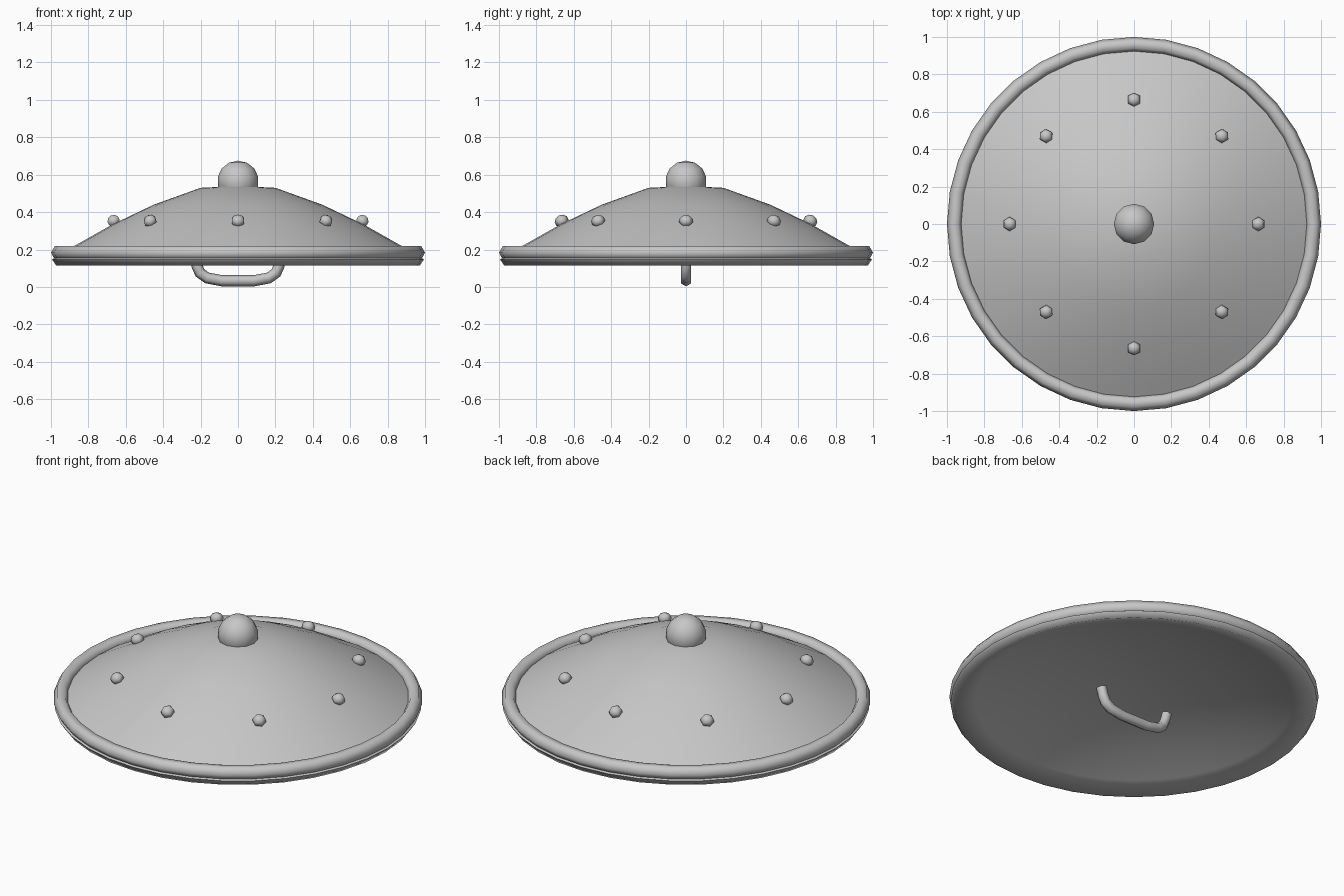
import bpy, bmesh, math
from mathutils import Vector, Matrix

cube = bpy.data.objects.get("Cube")
if cube:
    bpy.data.objects.remove(cube, do_unlink=True)

steel = bpy.data.materials.new("grey_steel")
steel.use_nodes = True
GREY = (0.57, 0.57, 0.57, 1)
steel.diffuse_color = GREY
steel.node_tree.nodes["Principled BSDF"].inputs["Base Color"].default_value = GREY


def finish(name, bm, angle=60):
    """Turn a bmesh into a smooth-shaded steel object."""
    bmesh.ops.recalc_face_normals(bm, faces=bm.faces)
    mesh = bpy.data.meshes.new(name)
    bm.to_mesh(mesh)
    bm.free()
    mesh.materials.append(steel)
    obj = bpy.data.objects.new(name, mesh)
    bpy.context.collection.objects.link(obj)
    bpy.ops.object.select_all(action='DESELECT')
    obj.select_set(True)
    bpy.context.view_layer.objects.active = obj
    bpy.ops.object.shade_smooth_by_angle(angle=math.radians(angle))
    return obj


def lathe(name, profile, closed=False, steps=36, angle=60):
    """Revolve an (r, z) profile about the z axis."""
    bm = bmesh.new()
    verts = [bm.verts.new((r, 0, z)) for r, z in profile]
    ends = verts[1:] + verts[:1] if closed else verts[1:]
    edges = [bm.edges.new(pair) for pair in zip(verts, ends)]
    bmesh.ops.spin(bm, geom=verts + edges, cent=(0, 0, 0), axis=(0, 0, 1),
                   angle=math.tau, steps=steps, use_merge=True)
    bmesh.ops.remove_doubles(bm, verts=bm.verts, dist=0.0005)
    return finish(name, bm, angle)


# Domed shell: outer skin, lip, and a shallower hollow beneath
outer = [(0, 0.54), (0.2, 0.53), (0.45, 0.44), (0.67, 0.335),
         (0.87, 0.222), (0.994, 0.148)]
hollow = [(r, 0.115 + 0.185 * (1 - (r / 0.972) ** 2))
          for r in (0.972, 0.86, 0.66, 0.44, 0.2, 0)]
lathe("dome_shell", outer + hollow, angle=85)

# Rolled rim, six-sided in section
rim = [(0.96 + 0.04 * math.cos(a), 0.183 + 0.041 * math.sin(a))
       for a in (i * math.tau / 6 for i in range(6))]
lathe("rim", rim, closed=True, angle=80)

# Centre boss
bm = bmesh.new()
bmesh.ops.create_uvsphere(bm, u_segments=12, v_segments=7, radius=0.111,
                          matrix=Matrix.Translation((0, 0, 0.564)))
finish("centre_boss", bm)

# Ring of flattened rivets, each leaning with the dome
for i in range(8):
    a = i * math.tau / 8
    out = Vector((math.cos(a), math.sin(a), 0))
    lean = Vector((0, 0, 1)).rotation_difference(out * 0.45 + Vector((0, 0, 0.9)))
    bm = bmesh.new()
    bmesh.ops.create_uvsphere(
        bm, u_segments=6, v_segments=5, radius=0.038,
        matrix=Matrix.Translation(out * 0.665 + Vector((0, 0, 0.353)))
        @ lean.to_matrix().to_4x4() @ Matrix.Diagonal((1, 1, 0.85, 1)))
    finish(f"rivet_{i + 1}", bm, 70)

# Hand grip: a tube swept along a mirrored path
half = [(0.23, 0.155), (0.218, 0.11), (0.203, 0.075), (0.165, 0.048), (0.085, 0.033)]
path = [Vector((x, 0, z)) for x, z in half]
path += [Vector((-x, 0, z)) for x, z in reversed(half)]
bm = bmesh.new()
rings = []
for i, p in enumerate(path):
    tangent = (path[min(i + 1, len(path) - 1)] - path[max(i - 1, 0)]).normalized()
    side = Vector((0, 1, 0))
    up = tangent.cross(side)
    rings.append([bm.verts.new(p + 0.03 * (math.cos(t) * side + math.sin(t) * up))
                  for t in ((k + 0.5) * math.tau / 6 for k in range(6))])
for a, b in zip(rings, rings[1:]):
    for k in range(6):
        n = (k + 1) % 6
        bm.faces.new((a[k], a[n], b[n], b[k]))
bm.faces.new(rings[0])
bm.faces.new(rings[-1])
finish("hand_grip", bm, 70)
